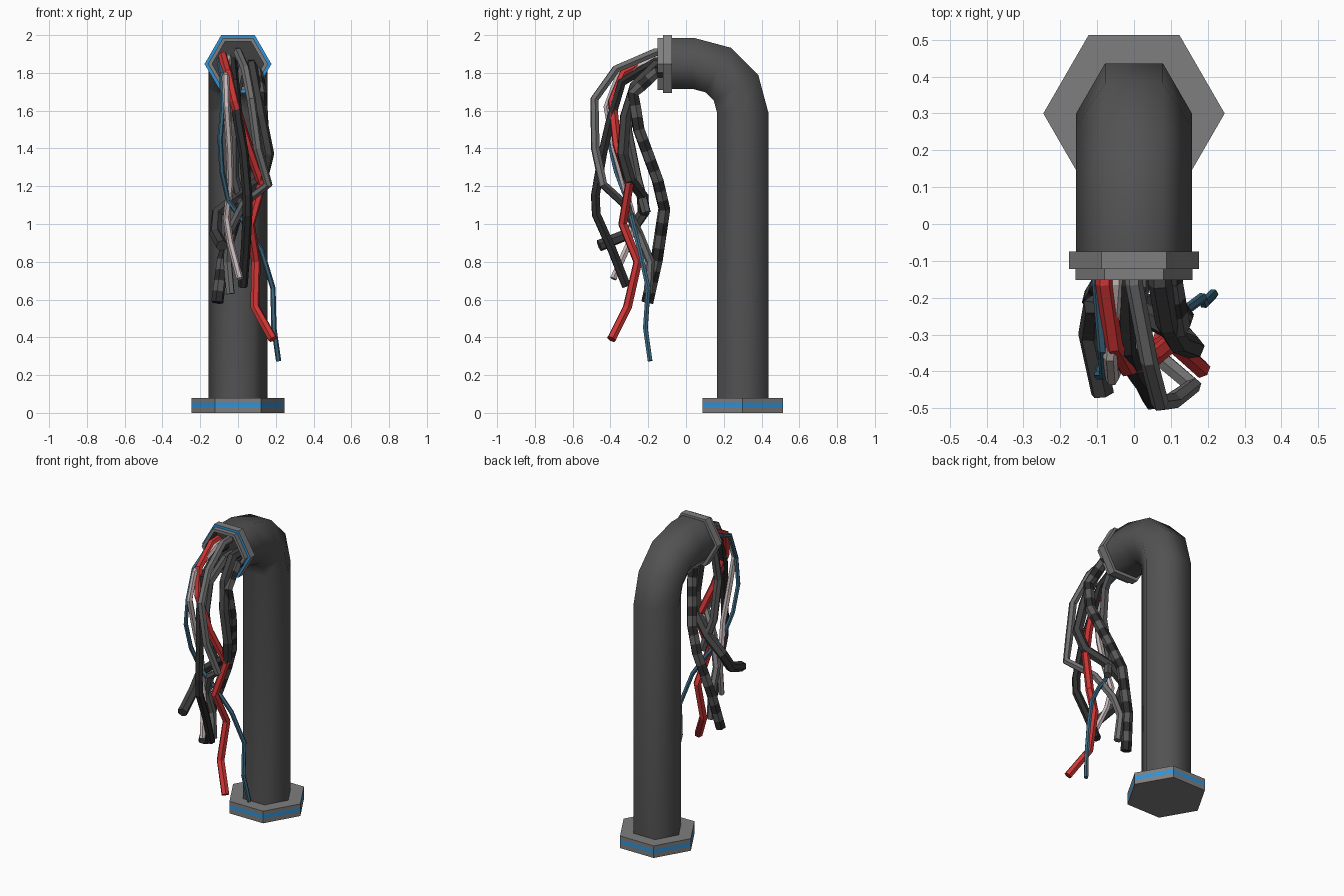
import bpy, bmesh, math
from mathutils import Vector

if "Cube" in bpy.data.objects:
    bpy.data.objects.remove(bpy.data.objects["Cube"])


def material(name, rgb):
    m = bpy.data.materials.new(name)
    m.diffuse_color = (*rgb, 1)
    m.use_nodes = True
    m.node_tree.nodes["Principled BSDF"].inputs["Base Color"].default_value = m.diffuse_color
    return m


PIPE = material("pipe_grey", (.085, .085, .085))
FLANGE = material("flange_grey", (.21, .21, .21))
BLUE = material("bright_blue", (.03, .29, .70))
DARK = material("dark_grey", (.05, .05, .05))
BLACK = material("near_black", (.025, .025, .025))
RED = material("red", (.62, .035, .035))
TEAL = material("dull_blue", (.05, .15, .23))
PINK = material("pale_pink", (.55, .46, .46))
MID = material("mid_grey", (.16, .16, .16))
STRIPE = material("stripe_grey", (.095, .095, .095))


def loft(name, rings, mats, rule=lambda i: 0, smooth=False):
    """Skin a list of closed rings; rule(i) gives the material of band i."""
    bm = bmesh.new()
    vs = [[bm.verts.new(p) for p in r] for r in rings]
    n = len(rings[0])
    for i in range(len(vs) - 1):
        for k in range(n):
            f = bm.faces.new((vs[i][k], vs[i][(k + 1) % n],
                              vs[i + 1][(k + 1) % n], vs[i + 1][k]))
            f.material_index = rule(i)
            f.smooth = smooth
    bm.faces.new(vs[0]).material_index = rule(0)
    bm.faces.new(vs[-1]).material_index = rule(len(vs) - 2)
    bmesh.ops.recalc_face_normals(bm, faces=bm.faces)
    me = bpy.data.meshes.new(name)
    bm.to_mesh(me)
    bm.free()
    for m in mats:
        me.materials.append(m)
    ob = bpy.data.objects.new(name, me)
    bpy.context.collection.objects.link(ob)
    return ob


def ring(c, u, v, r, n=6):
    c, u, v = Vector(c), Vector(u), Vector(v)
    return [c + r * (math.cos(a) * u + math.sin(a) * v)
            for a in (2 * math.pi * k / n for k in range(n))]


X, Y, Z = (1, 0, 0), (0, 1, 0), (0, 0, 1)

# Base flange with a blue band
loft("base_flange", [ring((0, .3, z), X, Y, .246) for z in (0, .03, .056, .08)],
     [FLANGE, BLUE], lambda i: int(i == 1))

# Hexagonal pipe: straight post, three-step bend, short horizontal run
rings = [ring((0, .3, .07), X, Y, .157)]
for k in range(4):
    a = math.radians(30 * k)
    v = Vector((0, math.cos(a), math.sin(a)))
    rings.append(ring(Vector((0, .04, 1.59)) + .26 * v, X, v, .157))
rings.append(ring((0, -.08, 1.85), X, Z, .157))
loft("bent_pipe", rings, [PIPE], smooth=True)

# Stepped mouth collar, blue front ring, dark recess
profile = [(.15, -.075), (.177, -.075), (.177, -.122), (.159, -.122),
           (.159, -.152), (.137, -.152), (.137, -.085)]
loft("mouth_collar", [ring((0, y, 1.847), X, Z, r) for r, y in profile],
     [FLANGE, BLUE, DARK], lambda i: {2: 1, 5: 2}.get(i, 0))


def cable(name, r, pts, mats, stripe=0, sides=6):
    """Sweep a small polygon along a path; stripe = length of colour bands."""
    pts = [Vector(p) for p in pts]
    pts.insert(0, Vector((pts[0].x, -.08, pts[0].z)))
    if stripe:
        fine = []
        for a, b in zip(pts, pts[1:]):
            n = max(1, round((b - a).length / stripe))
            fine += [a.lerp(b, k / n) for k in range(n)]
        pts = fine + [pts[-1]]
    rings, u = [], Vector(X)
    for i, p in enumerate(pts):
        t = (pts[min(i + 1, len(pts) - 1)] - pts[max(i - 1, 0)]).normalized()
        u = (u - t * u.dot(t)).normalized()
        rings.append(ring(p, u, t.cross(u), r, sides))
    loft(name, rings, mats, lambda i: i % len(mats))


# Hanging cables
cable("red_cable", .025, [
    (-.08, -.16, 1.89), (-.055, -.33, 1.80), (-.02, -.39, 1.65),
    (.05, -.365, 1.42), (.125, -.30, 1.21), (.065, -.335, 1.0),
    (.095, -.255, .8), (.09, -.31, .56), (.185, -.395, .39)], [RED])
cable("thin_blue_cable", .014, [
    (-.1, -.16, 1.87), (-.085, -.34, 1.79), (-.08, -.41, 1.62),
    (-.095, -.41, 1.45), (-.085, -.37, 1.28), (-.05, -.31, 1.12),
    (.04, -.28, 1.0), (.125, -.245, .86), (.185, -.20, .66),
    (.19, -.215, .45), (.215, -.19, .275)], [TEAL])
cable("grey_cable", .024, [
    (0, -.16, 1.91), (.04, -.37, 1.82), (.07, -.485, 1.66),
    (.105, -.48, 1.4), (.16, -.44, 1.21), (.03, -.33, 1.11),
    (-.05, -.25, .95), (-.055, -.19, .8), (-.04, -.2, .63)], [MID])
cable("black_cable", .026, [
    (-.03, -.16, 1.86), (-.02, -.34, 1.75), (0, -.4, 1.55),
    (.03, -.44, 1.38), (.05, -.48, 1.15), (.05, -.475, 1.05),
    (.04, -.39, .86), (.025, -.315, .67)], [BLACK])
cable("pale_cable", .019, [
    (-.05, -.16, 1.88), (-.065, -.36, 1.78), (-.06, -.42, 1.62),
    (-.045, -.38, 1.4), (-.04, -.33, 1.22), (-.06, -.28, 1.03),
    (-.04, -.3, .9), (.01, -.385, .71)], [PINK])
cable("curled_dark_tube", .032, [
    (.07, -.16, 1.84), (.09, -.27, 1.73), (.12, -.32, 1.57),
    (.16, -.335, 1.37), (.13, -.30, 1.24), (0, -.23, 1.15),
    (-.11, -.225, 1.06), (-.12, -.3, .95), (-.085, -.46, .885)], [DARK])
cable("striped_tube", .033, [
    (.1, -.16, 1.8), (.12, -.28, 1.69), (.13, -.25, 1.5),
    (.06, -.15, 1.23), (0, -.115, 1.08), (-.08, -.155, .81),
    (-.11, -.205, .585)], [BLACK, STRIPE], stripe=.065)
cable("short_dark_tube", .026, [
    (.02, -.16, 1.82), (-.01, -.28, 1.7), (-.02, -.31, 1.5),
    (-.02, -.26, 1.25), (.03, -.21, 1.06)], [STRIPE])
